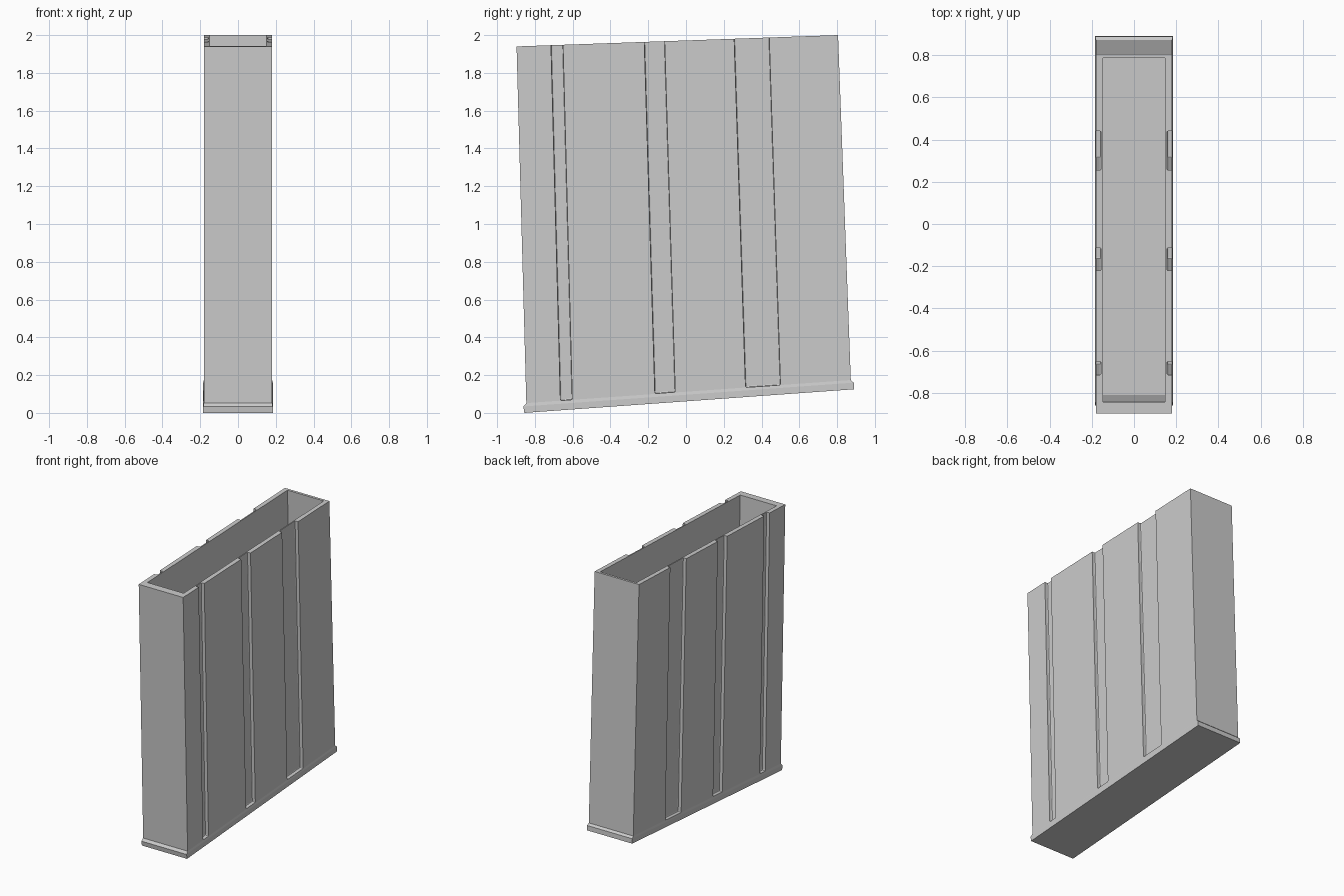
import bpy, bmesh

if "Cube" in bpy.data.objects:
    bpy.data.objects.remove(bpy.data.objects["Cube"])


def loft(name, rings):
    """Solid from matching rings of points, capped at both ends."""
    bm = bmesh.new()
    loops = [[bm.verts.new(p) for p in r] for r in rings]
    n = len(loops[0])
    for a, b in zip(loops, loops[1:]):
        for i in range(n):
            j = (i + 1) % n
            bm.faces.new((a[i], a[j], b[j], b[i]))
    bm.faces.new(loops[0][::-1])
    bm.faces.new(loops[-1])
    bmesh.ops.recalc_face_normals(bm, faces=bm.faces)
    mesh = bpy.data.meshes.new(name)
    bm.to_mesh(mesh)
    bm.free()
    ob = bpy.data.objects.new(name, mesh)
    bpy.context.collection.objects.link(ob)
    return ob


def side_prism(name, profile, x0, x1):
    """Extrude a (y, z) side profile along x."""
    return loft(name, [[(x, y, z) for y, z in profile] for x in (x0, x1)])


def cut(target, cutter):
    m = target.modifiers.new("cut", 'BOOLEAN')
    m.operation = 'DIFFERENCE'
    m.solver = 'EXACT'
    m.object = cutter
    cutter.hide_render = True
    cutter.hide_set(True)


# Slanted case
body = side_prism("case_body", [(-0.845, 0.04), (0.873, 0.16), (0.805, 2.0), (-0.897, 1.94)],
                  -0.181, 0.181)

# Open pocket in the top, sunk square to the sloping rim
pocket = side_prism("pocket_cutter", [(-0.81, 0.94), (0.822, 1.0), (0.783, 2.1), (-0.846, 2.04)],
                    -0.148, 0.148)
cut(body, pocket)

# Side grooves: bottom y range, bottom z range, top y range at z = 2
grooves = [((-0.665, -0.602), (0.065, 0.070), (-0.716, -0.652)),
           ((-0.165, -0.057), (0.102, 0.110), (-0.222, -0.114)),
           ((0.315, 0.500), (0.135, 0.147), (0.254, 0.440))]
for i, ((b0, b1), (z0, z1), (t0, t1)) in enumerate(grooves):
    for side in (-1, 1):
        c = side_prism(f"groove_cutter_{i}_{side}",
                       [(b0, z0), (b1, z1), (t1 - 0.003, 2.1), (t0 - 0.003, 2.1)],
                       side * 0.156, side * 0.25)
        bev = c.modifiers.new("round", 'BEVEL')
        bev.width = 0.007
        bev.segments = 2
        cut(body, c)


# Base plate with a chamfered upper lip
def plate_ring(x, y0, z0, y1, z1):
    return [(-x, y0, z0), (x, y0, z0), (x, y1, z1), (-x, y1, z1)]


loft("base_plate", [plate_ring(0.184, -0.856, 0.0, 0.890, 0.125),
                    plate_ring(0.184, -0.861, 0.034, 0.888, 0.160),
                    plate_ring(0.181, -0.845, 0.052, 0.872, 0.174)])
